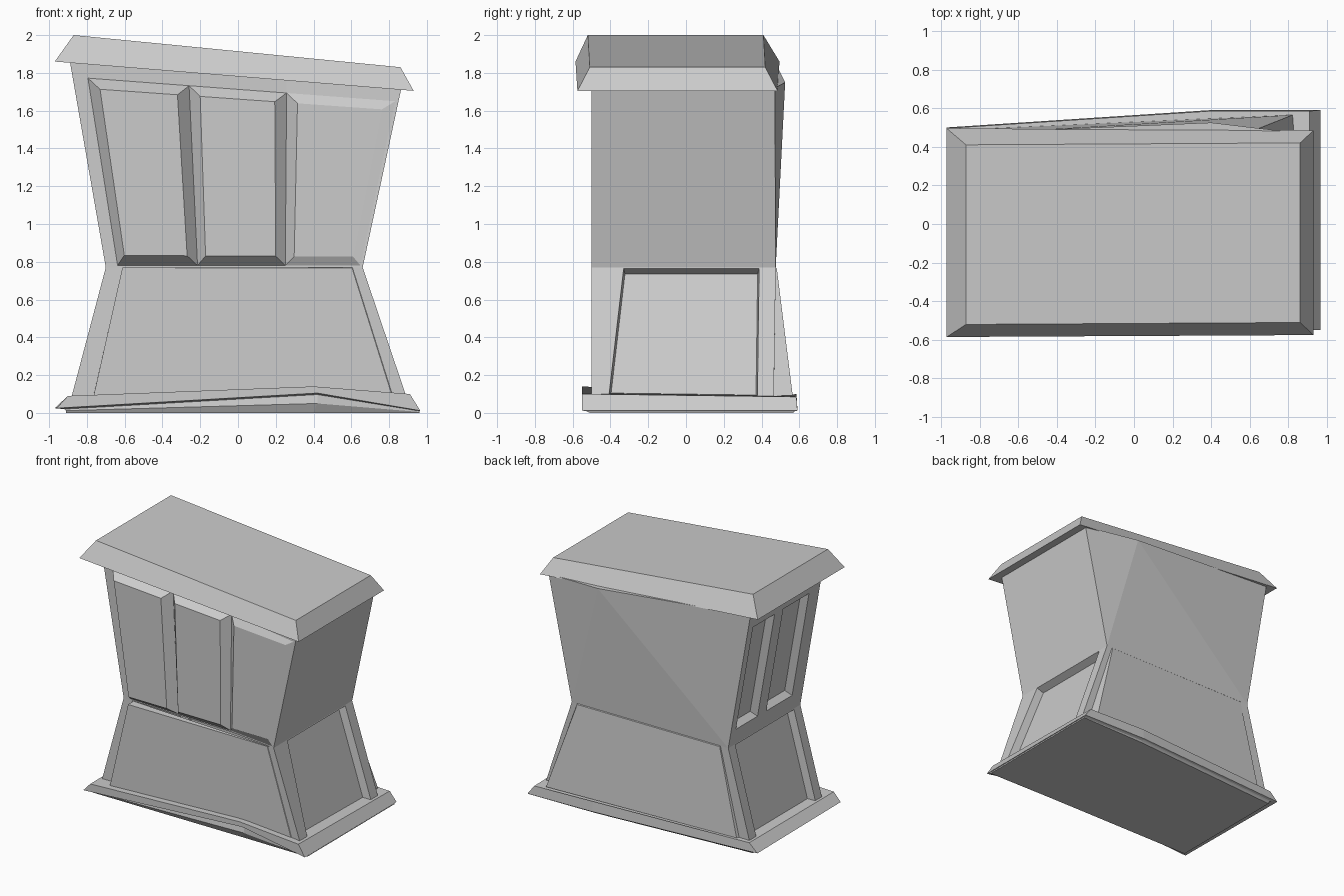
import bpy, bmesh
from mathutils import Vector as V

if "Cube" in bpy.data.objects:
    bpy.data.objects.remove(bpy.data.objects["Cube"])


def finish(name, bm, fix_normals=True):
    bmesh.ops.remove_doubles(bm, verts=bm.verts, dist=0.0005)
    if fix_normals:
        bmesh.ops.recalc_face_normals(bm, faces=bm.faces)
    me = bpy.data.meshes.new(name)
    bm.to_mesh(me)
    bm.free()
    bpy.context.collection.objects.link(bpy.data.objects.new(name, me))


def face(bm, pts):
    bm.faces.new([bm.verts.new(p) for p in pts])


def loft(name, rings):
    """Slab skinned through rings of equal point count, capped at both ends."""
    bm = bmesh.new()
    for a, b in zip(rings, rings[1:]):
        n = len(a)
        for i in range(n):
            j = (i + 1) % n
            face(bm, [a[i], a[j], b[j], b[i]])
    face(bm, rings[0][::-1])
    face(bm, rings[-1])
    finish(name, bm)


def zero(u, v):
    return 0


def wall(bm, quad, us=(0, 1), vs=(0, 1), panels=(), inset=0.05,
         rise=lambda u, v: -0.05, dent=zero, skew=zero):
    """Quad wall (BL, BR, TR, TL from outside) cut into cells; panels rise or sink with sloped rims.
    dent pushes the wall inward, skew slides the cuts sideways."""
    bl, br, tr, tl = map(V, quad)
    n = (br - bl).cross(tl - bl).normalized()
    du, dv = inset / ((br - bl).length + (tr - tl).length) * 2, inset / (tl - bl).length

    def p(u, v, side_step=0, moved=False):
        s = u + skew(u, v) + side_step
        q = bl.lerp(br, s).lerp(tl.lerp(tr, s), v)
        return q + n * (rise(s, v) if moved else -dent(u, v))

    for i, (u0, u1) in enumerate(zip(us, us[1:])):
        for j, (v0, v1) in enumerate(zip(vs, vs[1:])):
            o = [p(u0, v0), p(u1, v0), p(u1, v1), p(u0, v1)]
            if (i, j) not in panels:
                face(bm, o)
                continue
            s = [p(u0, v0 + dv, du, True), p(u1, v0 + dv, -du, True),
                 p(u1, v1 - dv, -du, True), p(u0, v1 - dv, du, True)]
            face(bm, s)
            for k in range(4):
                m = (k + 1) % 4
                face(bm, [o[k], o[m], s[m], s[k]])


# Corners in order front left, front right, back right, back left
foot = [(-0.88, -0.43, 0.09), (0.89, -0.5, 0.09), (0.89, 0.465, 0.09), (-0.88, 0.47, 0.09)]
waist = [(-0.70, -0.42, 0.77), (0.66, -0.5, 0.77), (0.66, 0.475, 0.77), (-0.70, 0.475, 0.77)]
head = [(-0.89, -0.42, 1.86), (0.865, -0.5, 1.72), (0.865, 0.47, 1.72), (-0.89, 0.47, 1.86)]
head_mid = (0.4, 0.525, 1.75)


def side(lo, hi, i):
    j = (i + 1) % 4
    return [lo[i], lo[j], hi[j], hi[i]]


# Upper body: three raised front panels fading out to the right, two slots on the left
bm = bmesh.new()
wall(bm, side(waist, head, 0), (0, 0.047, 0.357, 0.675, 0.99, 1), (0, 0.01, 0.925, 1),
     {(1, 1), (2, 1), (3, 1)}, 0.055, lambda u, v: 0.08 * (1 - u),
     dent=lambda u, v: 0.025 * min(u / 0.675, (1 - u) / 0.325),
     skew=lambda u, v: 0.045 * (0.5 - v) * max(0, 1 - abs(u - 0.675) / 0.315))
wall(bm, side(waist, head, 1))
wall(bm, side(waist, head, 3), (0, 0.07, 0.37, 0.49, 0.85, 1), (0, 0.12, 0.89, 1),
     {(1, 1), (3, 1)}, 0.03)
for tri in ((waist[2], waist[3], head_mid), (head_mid, waist[3], head[3]), (head[2], waist[2], head_mid)):
    face(bm, tri)
face(bm, head[:3] + [head_mid, head[3]])
finish("upper_body", bm, False)

# Lower body: raised front and back panels, sunk side panels between corner posts
bm = bmesh.new()
wall(bm, side(foot, waist, 0), (0, 0.065, 0.96, 1), (0, 1), {(1, 0)}, 0.003,
     lambda u, v: 0.07 * (1 - u))
wall(bm, side(foot, waist, 2), (0, 0.035, 0.95, 1), (0, 1), {(1, 0)}, 0.005,
     lambda u, v: 0.005 + (1 - v) * 0.095 * min(1, (1.1 - u) / 0.8))
for i in (1, 3):
    wall(bm, side(foot, waist, i), (0, 0.095, 0.91, 1), (0, 0.99, 1), {(1, 0)}, 0.008,
         lambda u, v: -0.06,
         skew=lambda u, v: 0.08 * v if i == 1 and 0 < u < 0.5 else 0)
finish("lower_body", bm, False)

# Roof slab, sloping down to the right
loft("roof", [
    [(-0.97, -0.585, 1.86), (0.93, -0.575, 1.705), (0.93, 0.485, 1.705), (-0.97, 0.495, 1.86)],
    [(-0.87, -0.52, 2.0), (0.86, -0.51, 1.83), (0.86, 0.42, 1.83), (-0.87, 0.41, 2.0)],
])

# Base slab, bent upward at the front and outward at the back
loft("base", [
    [(-0.91, -0.50, 0), (0.4, -0.505, 0), (0.96, -0.51, 0), (0.96, 0.57, 0), (0.4, 0.56, 0), (-0.91, 0.47, 0)],
    [(-0.91, -0.51, 0.012), (0.42, -0.53, 0.05), (0.96, -0.52, 0.005), (0.96, 0.57, 0.005),
     (0.4, 0.57, 0.01), (-0.91, 0.48, 0.012)],
    [(-0.92, -0.51, 0.02), (0.42, -0.52, 0.097), (0.96, -0.53, 0.01), (0.96, 0.58, 0.01),
     (0.4, 0.58, 0.015), (-0.92, 0.485, 0.02)],
    [(-0.96, -0.55, 0.025), (0.42, -0.55, 0.105), (0.965, -0.55, 0.012), (0.965, 0.59, 0.012),
     (0.4, 0.59, 0.02), (-0.97, 0.50, 0.025)],
    [(-0.90, -0.55, 0.09), (0.4, -0.55, 0.14), (0.91, -0.55, 0.10), (0.91, 0.585, 0.085),
     (0.4, 0.585, 0.10), (-0.90, 0.50, 0.09)],
])
